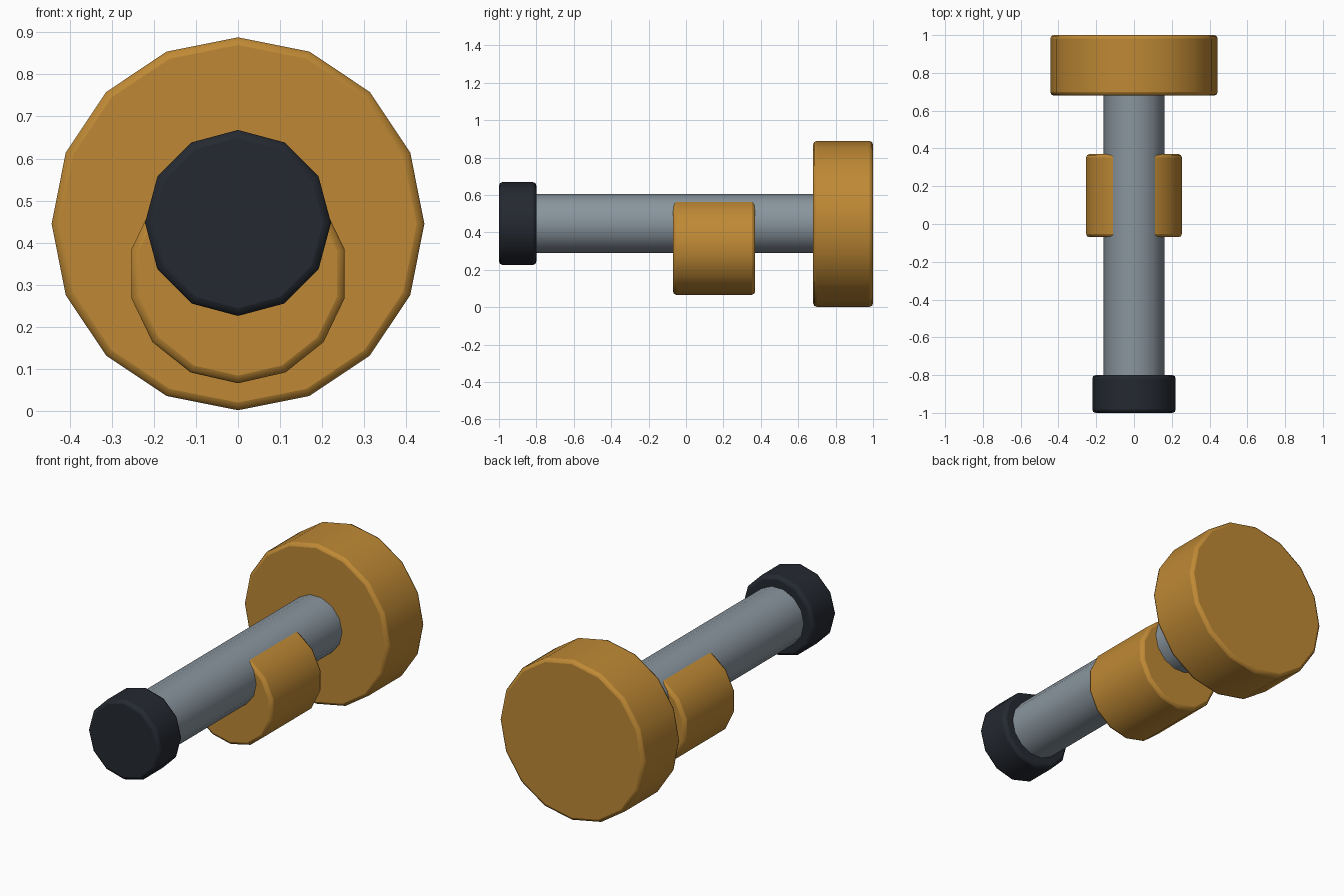
import bpy
import math

if "Cube" in bpy.data.objects:
    bpy.data.objects.remove(bpy.data.objects["Cube"])

AXIS_Z = 0.447


def material(name, rgb):
    m = bpy.data.materials.new(name)
    m.diffuse_color = (*rgb, 1)
    m.use_nodes = True
    m.node_tree.nodes["Principled BSDF"].inputs["Base Color"].default_value = m.diffuse_color
    return m


amber = material("amber", (0.52, 0.25, 0.035))
steel = material("steel", (0.25, 0.30, 0.34))
dark = material("dark", (0.018, 0.022, 0.03))


def drum(name, sides, radius, y0, y1, z, mat, bevel=0.0, turn=0.0):
    """Cylinder lying along y, with optional softened rims."""
    bpy.ops.mesh.primitive_cylinder_add(
        vertices=sides, radius=radius, depth=y1 - y0,
        location=(0, (y0 + y1) / 2, z),
        rotation=(math.radians(90), turn, 0))
    ob = bpy.context.object
    ob.name = name
    ob.data.materials.append(mat)
    if bevel:
        b = ob.modifiers.new("rim", 'BEVEL')
        b.width = bevel
        b.segments = 2
        b.limit_method = 'ANGLE'
        b.angle_limit = math.radians(50)
    bpy.ops.object.shade_smooth_by_angle(angle=math.radians(40))
    return ob


# Central shaft, with vertices on the x axis
drum("shaft", 14, 0.161, -0.85, 0.75, AXIS_Z, steel, turn=math.pi / 14)
# Dark cap at the front end
drum("front_cap", 12, 0.221, -1.0, -0.80, AXIS_Z, dark, 0.018)
# Large wheel at the back end
drum("back_wheel", 16, 0.443, 0.68, 1.0, AXIS_Z - 0.002, amber, 0.018)
# Offset collar hanging below the shaft
drum("offset_collar", 14, 0.26, -0.07, 0.37, 0.326, amber, 0.018)
